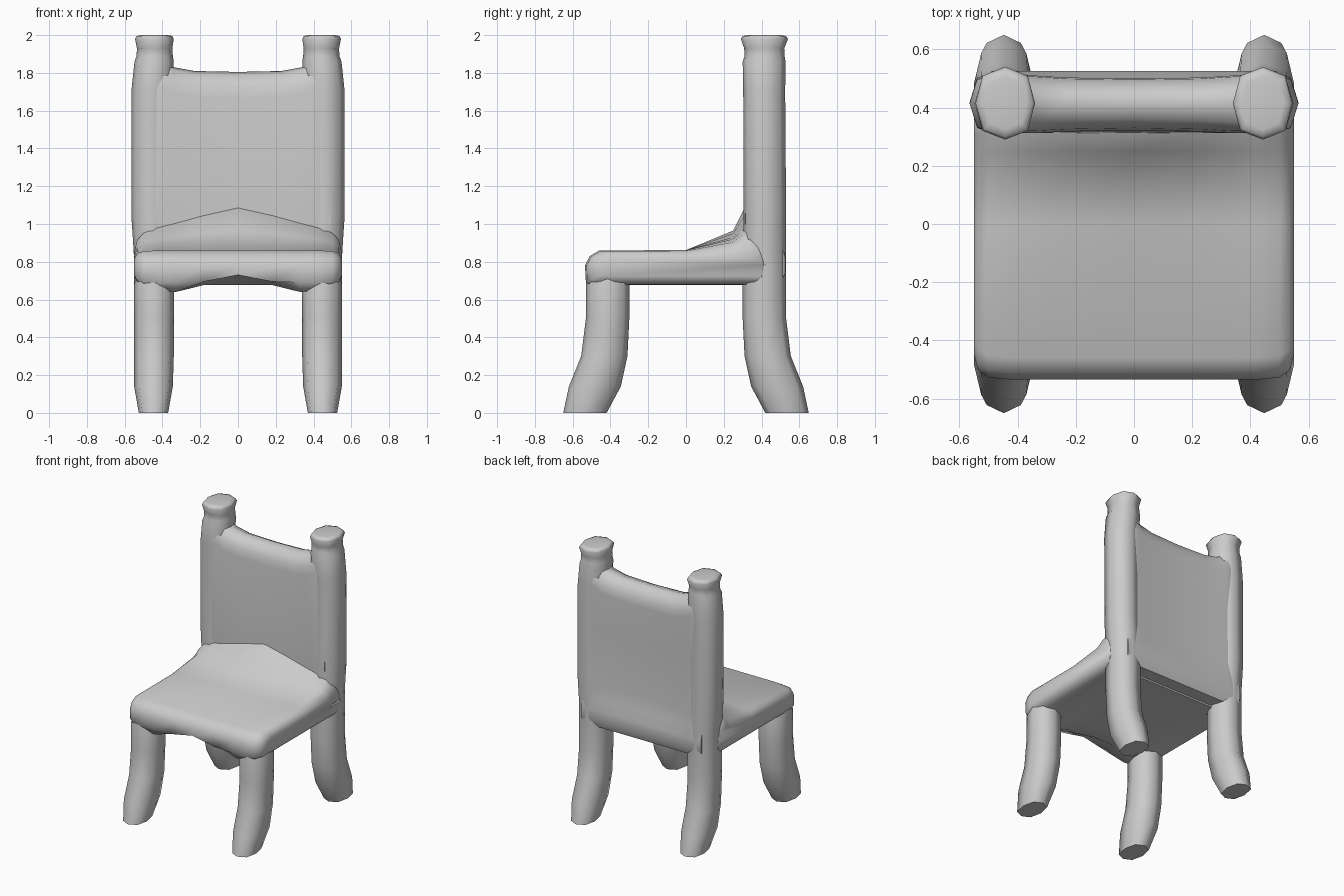
import bpy, bmesh
from math import cos, sin, pi, radians

if "Cube" in bpy.data.objects:
    bpy.data.objects.remove(bpy.data.objects["Cube"])


def loft(name, rings, angle=62):
    """Skin closed rings of equal length, cap both ends, smooth shade."""
    bm = bmesh.new()
    rows = [[bm.verts.new(p) for p in r] for r in rings]
    n = len(rows[0])
    for a, b in zip(rows, rows[1:]):
        for i in range(n):
            j = (i + 1) % n
            bm.faces.new((a[i], a[j], b[j], b[i]))
    bm.faces.new(rows[0])
    bm.faces.new(rows[-1])
    bmesh.ops.recalc_face_normals(bm, faces=bm.faces)
    me = bpy.data.meshes.new(name)
    bm.to_mesh(me)
    bm.free()
    me.shade_smooth()
    me.set_sharp_from_angle(angle=radians(angle))
    ob = bpy.data.objects.new(name, me)
    bpy.context.collection.objects.link(ob)
    return ob


def post(name, side, front, stations):
    """Eight-sided post; stations are (z, y near, y far, x inner, x outer)."""
    rings = []
    for z, y0, y1, x0, x1 in stations:
        ring = []
        for k in range(8):
            a = k * pi / 4
            f = 1.07 if k % 2 else 1.0
            x = (x0 + x1) / 2 + f * cos(a) * (x1 - x0) / 2
            y = (y0 + y1) / 2 + f * sin(a) * (y1 - y0) / 2
            ring.append((side * x, front * y, z))
        rings.append(ring)
    loft(name, rings)


# Leg curve shared by front and back, splaying outward at the foot
leg = [(0, .42, .65, .37, .525), (.14, .345, .62, .345, .55),
       (.30, .31, .555, .34, .55), (.50, .30, .53, .34, .55),
       (.68, .30, .53, .34, .55)]
# Upper back post with necked finial
upper = [(.85, .30, .53, .34, .552), (1.05, .305, .53, .35, .565),
         (1.70, .303, .525, .35, .565), (1.86, .30, .527, .34, .548),
         (1.89, .31, .522, .345, .537), (1.93, .308, .52, .348, .535),
         (1.98, .29, .54, .34, .545), (1.995, .30, .53, .348, .537),
         (2.0, .325, .505, .37, .515)]

for s, label in ((-1, "left"), (1, "right")):
    post("front_leg_" + label, s, -1, leg + [(.76, .32, .51, .36, .53)])
    post("back_post_" + label, s, 1, leg + upper)


def mirrored(half):
    """Stations from the centre outward, mirrored to both sides."""
    return [(-h[0], *h[1:]) for h in half[:0:-1]] + half


# Seat: side profile swept across x, sloping up into the back
# station: x, height scale, depth scale, front lower edge z, rear fillet z
seat = []
for x, sz, sy, zb, zf in mirrored([(0, 1, 1, .73, .965), (.18, 1, 1, .695, .95),
                                   (.33, 1, 1, .64, .93), (.42, 1, 1, .65, .92),
                                   (.50, .96, .985, .67, .91), (.535, .82, .94, .68, .90),
                                   (.55, .5, .84, .68, .89)]):
    rise = .12 - .14 * abs(x)
    prof = [(-.53, max(zb, .69)), (-.535, .78), (-.51, .83), (-.46, .86),
            (0, .862), (.25, zf), (.31, zf + rise), (.38, zf + rise),
            (.42, .80), (.40, .677), (-.30, .677), (-.42, min(zb, .677)), (-.50, zb)]
    seat.append([(x, y * sy if y < 0 else y, .77 + (z - .77) * sz) for y, z in prof])
loft("seat", seat)

# Back panel: nearly flush between the posts, dipping rounded top rail
# station: x, top z, front y, back y
panel = []
for x, top, yf, yb in mirrored([(0, 1.805, .322, .50), (.23, 1.81, .318, .503),
                                (.34, 1.83, .312, .51), (.385, 1.86, .312, .512),
                                (.44, 1.87, .312, .515), (.49, 1.85, .325, .50)]):
    prof = [(.33, .69), (.312, 1.03), (yf, 1.22), (yf, top - .14),
            (yf + .008, top - .08), (yf + .04, top - .018), (.42, top),
            (yb - .04, top - .018), (yb - .004, top - .08), (yb, top - .14),
            (yb - .006, 1.4), (yb - .002, 1.0), (yb + .005, .90),
            (.525, .82), (.525, .74), (.50, .685)]
    panel.append([(x, y, z) for y, z in prof])
loft("back_panel", panel)
